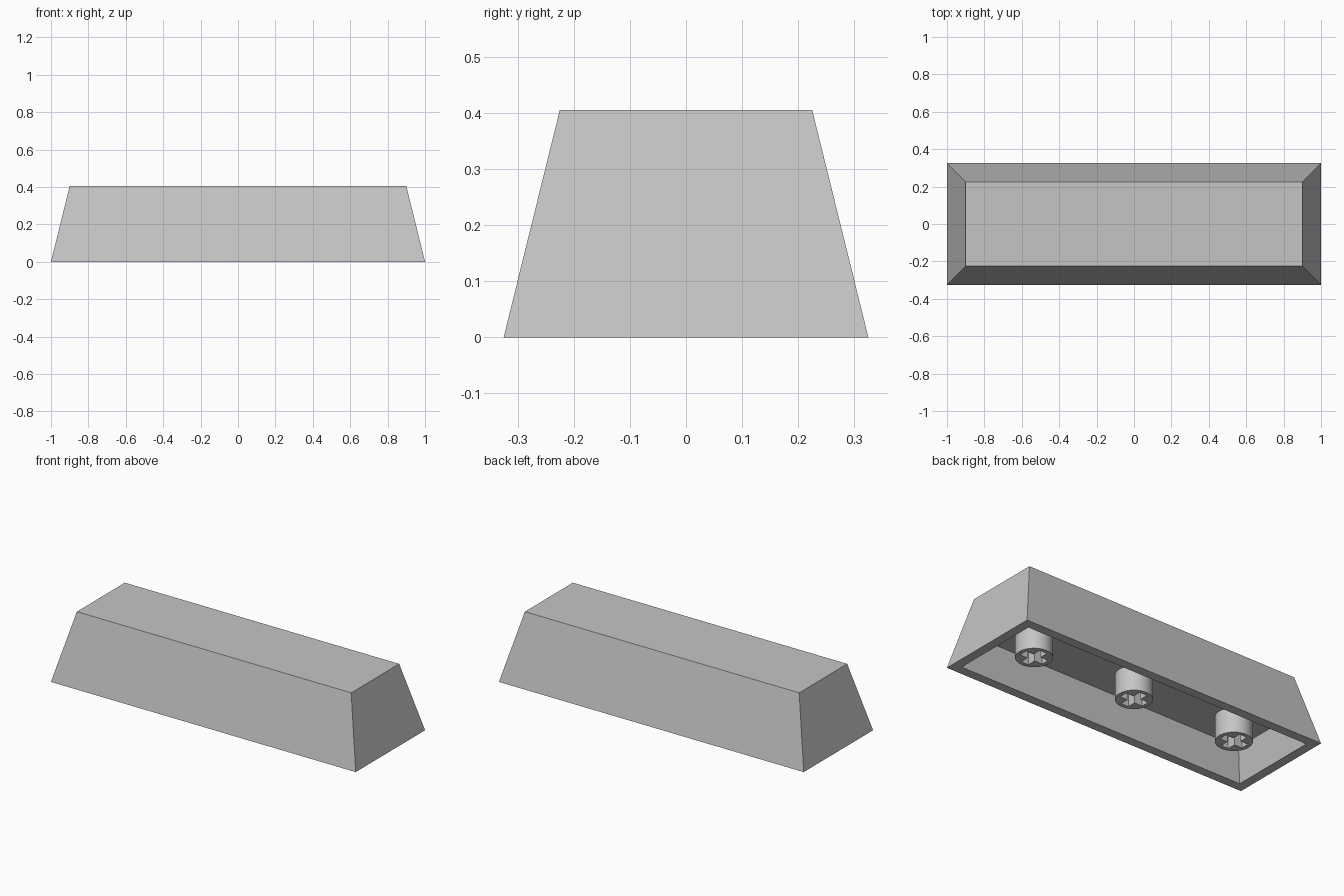
import bpy
import bmesh
import math

default = bpy.data.objects.get("Cube")
if default:
    bpy.data.objects.remove(default, do_unlink=True)

GREY = (0.56, 0.56, 0.56, 1.0)
plastic = bpy.data.materials.new("grey_plastic")
plastic.use_nodes = True
plastic.diffuse_color = GREY
plastic.node_tree.nodes["Principled BSDF"].inputs["Base Color"].default_value = GREY

HEIGHT, CEILING = 0.405, 0.183
WALL, SLOPE = 0.055, 0.247
STEM_RADIUS, STEM_FOOT = 0.099, 0.036
SLOT_LENGTH, SLOT_WIDTH = 0.15, 0.048


def add_object(name, bm):
    bmesh.ops.recalc_face_normals(bm, faces=bm.faces[:])
    mesh = bpy.data.meshes.new(name)
    bm.to_mesh(mesh)
    bm.free()
    mesh.materials.append(plastic)
    obj = bpy.data.objects.new(name, mesh)
    bpy.context.collection.objects.link(obj)
    return obj


# Hollow tapered cap: rectangular rings from the ceiling, round the rim, to the top
def ring(bm, inset, z):
    hx, hy = 1.0 - inset, 0.325 - inset
    return [bm.verts.new((sx * hx, sy * hy, z))
            for sx, sy in ((-1, -1), (1, -1), (1, 1), (-1, 1))]


bm = bmesh.new()
rings = [ring(bm, WALL + CEILING * SLOPE, CEILING), ring(bm, WALL, 0),
         ring(bm, 0, 0), ring(bm, HEIGHT * SLOPE, HEIGHT)]
for a, b in zip(rings, rings[1:]):
    for i in range(4):
        j = (i + 1) % 4
        bm.faces.new((a[i], a[j], b[j], b[i]))
bm.faces.new(rings[0])
bm.faces.new(rings[-1])
add_object("cap_shell", bm)

# Round stem rooted just inside the ceiling
bm = bmesh.new()
root = CEILING + 0.01
bmesh.ops.create_cone(bm, cap_ends=True, segments=48, radius1=STEM_RADIUS,
                      radius2=STEM_RADIUS, depth=root - STEM_FOOT)
bmesh.ops.translate(bm, verts=bm.verts[:], vec=(0, 0, (root + STEM_FOOT) / 2))
stem = add_object("stem_middle", bm)
bpy.context.view_layer.objects.active = stem

# Cross-shaped socket cut up into the stem
for size in ((SLOT_LENGTH, SLOT_WIDTH), (SLOT_WIDTH, SLOT_LENGTH)):
    bm = bmesh.new()
    bmesh.ops.create_cube(bm, size=1)
    bmesh.ops.scale(bm, verts=bm.verts[:], vec=(*size, CEILING))
    bmesh.ops.translate(bm, verts=bm.verts[:], vec=(0, 0, CEILING / 2))
    cutter = add_object("slot_cutter", bm)
    cutter.hide_render = True
    cut = stem.modifiers.new("slot", 'BOOLEAN')
    cut.operation = 'DIFFERENCE'
    cut.solver = 'EXACT'
    cut.object = cutter
    bpy.ops.object.modifier_apply(modifier=cut.name)
    bpy.data.objects.remove(cutter, do_unlink=True)

bpy.ops.object.select_all(action='DESELECT')
stem.select_set(True)
bpy.ops.object.shade_smooth_by_angle(angle=math.radians(30))

# Outer stems share the middle stem's mesh
for name, x in (("stem_left", 0.68), ("stem_right", -0.68)):
    copy = stem.copy()
    copy.name = name
    copy.location.x = x
    bpy.context.collection.objects.link(copy)
